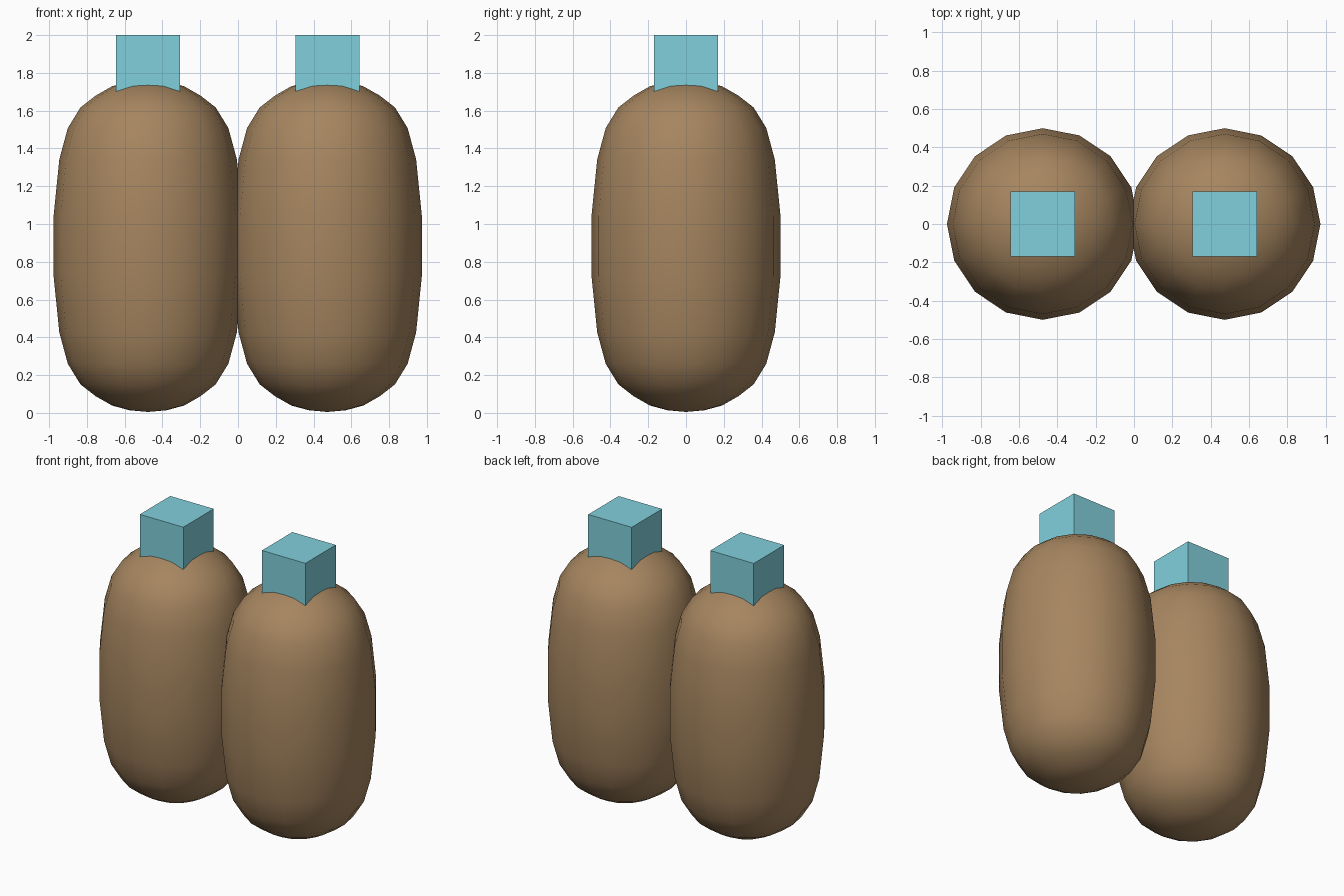
import bpy, bmesh, math

if "Cube" in bpy.data.objects:
    bpy.data.objects.remove(bpy.data.objects["Cube"])

SIDES = 16
MID_Z = 0.884
# Half of the body outline, from the straight middle up to the last ring (radius, height above middle)
HALF = [(0.5, 0.162), (0.47, 0.458), (0.425, 0.624), (0.358, 0.733),
        (0.277, 0.796), (0.191, 0.845), (0.098, 0.87)]
TIP = 0.879


def material(name, color):
    mat = bpy.data.materials.new(name)
    mat.diffuse_color = color
    mat.use_nodes = True
    mat.node_tree.nodes["Principled BSDF"].inputs["Base Color"].default_value = mat.diffuse_color
    return mat


def finish(name, bm, mat, location, smooth):
    bmesh.ops.recalc_face_normals(bm, faces=bm.faces)
    for face in bm.faces:
        face.smooth = smooth
    mesh = bpy.data.meshes.new(name)
    bm.to_mesh(mesh)
    bm.free()
    mesh.materials.append(mat)
    obj = bpy.data.objects.new(name, mesh)
    obj.location = location
    bpy.context.collection.objects.link(obj)
    return obj


def rounded_body(name, x, mat):
    bm = bmesh.new()
    profile = [(r, -h) for r, h in reversed(HALF)] + HALF
    rings = []
    for r, h in profile:
        rings.append([bm.verts.new((r * math.cos(2 * math.pi * i / SIDES),
                                    r * math.sin(2 * math.pi * i / SIDES), h))
                      for i in range(SIDES)])
    bottom = bm.verts.new((0, 0, -TIP))
    top = bm.verts.new((0, 0, TIP))
    for i in range(SIDES):
        j = (i + 1) % SIDES
        for a, b in zip(rings, rings[1:]):
            bm.faces.new((a[i], a[j], b[j], b[i]))
        bm.faces.new((bottom, rings[0][j], rings[0][i]))
        bm.faces.new((top, rings[-1][i], rings[-1][j]))
    return finish(name, bm, mat, (x, 0, MID_Z), True)


def cube_cap(name, x, size, mat):
    bm = bmesh.new()
    bmesh.ops.create_cube(bm, size=size)
    return finish(name, bm, mat, (x, 0, 2 - size / 2), False)


brown = material("brown", (0.38, 0.235, 0.115, 1))
cyan = material("cyan", (0.22, 0.63, 0.72, 1))

# Two touching rounded bodies, each with a cube sunk into its top
for side, x in (("left", -0.476), ("right", 0.473)):
    rounded_body(side + "_body", x, brown)
    cube_cap(side + "_cap", x, 0.338, cyan)
